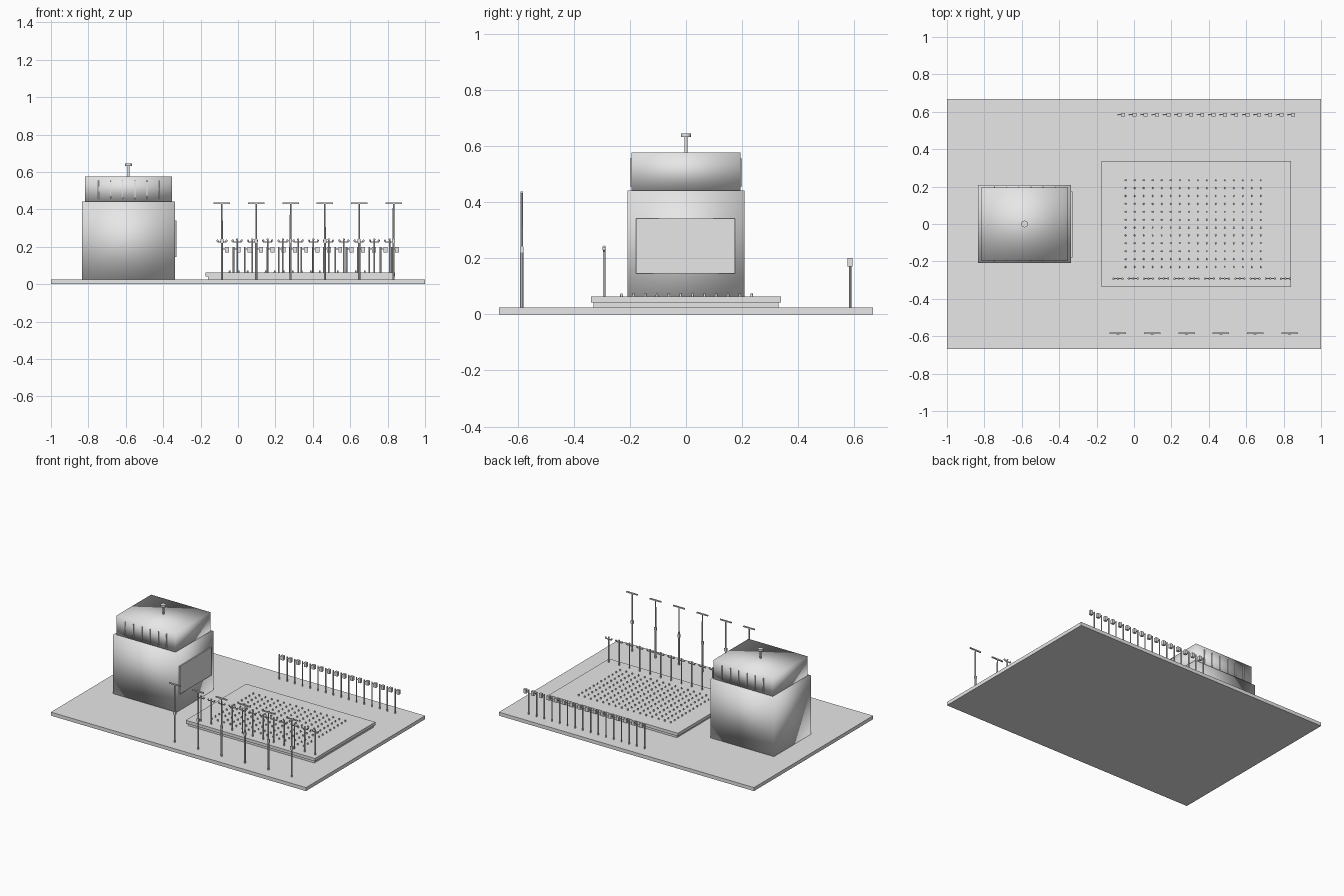
import bpy, bmesh, math
from mathutils import Matrix, Vector

if "Cube" in bpy.data.objects:
    bpy.data.objects.remove(bpy.data.objects["Cube"])

grey = bpy.data.materials.new("light_grey")
grey.diffuse_color = (0.8, 0.8, 0.8, 1)
grey.use_nodes = True
grey.node_tree.nodes["Principled BSDF"].inputs["Base Color"].default_value = grey.diffuse_color


def add_box(bm, x0, x1, y0, y1, z0, z1):
    m = Matrix.Translation(((x0 + x1) / 2, (y0 + y1) / 2, (z0 + z1) / 2))
    bmesh.ops.create_cube(bm, size=1, matrix=m @ Matrix.Diagonal((x1 - x0, y1 - y0, z1 - z0, 1)))


def add_cyl(bm, x, y, z0, z1, r0, r1=None, n=8):
    bmesh.ops.create_cone(bm, cap_ends=True, segments=n, radius1=r0,
                          radius2=r0 if r1 is None else r1, depth=z1 - z0,
                          matrix=Matrix.Translation((x, y, (z0 + z1) / 2)))


def finish(bm, name, smooth=None):
    me = bpy.data.meshes.new(name)
    bm.to_mesh(me)
    bm.free()
    me.materials.append(grey)
    ob = bpy.data.objects.new(name, me)
    bpy.context.collection.objects.link(ob)
    if smooth == "all":
        me.polygons.foreach_set("use_smooth", [True] * len(me.polygons))
    elif smooth == "angle":
        bpy.ops.object.select_all(action='DESELECT')
        ob.select_set(True)
        bpy.context.view_layer.objects.active = ob
        bpy.ops.object.shade_smooth_by_angle(angle=math.radians(50))
    return ob


def box(name, *dims, smooth=None):
    bm = bmesh.new()
    add_box(bm, *dims)
    return finish(bm, name, smooth)


# Ground slab and the two-step platform
box("ground_slab", -1, 1, -0.667, 0.667, 0, 0.025)
box("platform_base", -0.16, 0.83, -0.33, 0.33, 0.025, 0.042)
box("platform_top", -0.173, 0.84, -0.338, 0.338, 0.042, 0.063)

# Building with softly shaded walls, upper storey and wall panel
box("building", -0.835, -0.337, -0.208, 0.208, 0.025, 0.442, smooth="all")
box("upper_storey", -0.818, -0.353, -0.195, 0.195, 0.442, 0.577, smooth="all")
box("wall_panel", -0.337, -0.330, -0.178, 0.175, 0.145, 0.342)

# Thin fins on the front and back of the upper storey
bm = bmesh.new()
for i in range(6):
    x = -0.746 + i * 0.065
    for s in (-1, 1):
        add_box(bm, x - 0.002, x + 0.002, s * 0.197 - 0.003, s * 0.197 + 0.003, 0.455, 0.555)
finish(bm, "storey_fins")

# Roof vent
bm = bmesh.new()
add_cyl(bm, -0.585, 0, 0.577, 0.632, 0.006)
add_cyl(bm, -0.585, 0, 0.632, 0.645, 0.018, n=12)
finish(bm, "roof_vent", "angle")

# Grid of ground jets on the platform
bm = bmesh.new()
for i in range(16):
    for j in range(12):
        add_cyl(bm, -0.045 + i * 0.0482, -0.23 + j * 0.0422, 0.063, 0.074, 0.005, 0.004)
finish(bm, "platform_studs", "angle")

# Tall lamp masts along the front edge
bm = bmesh.new()
for i in range(6):
    x, y = -0.086 + i * 0.1835, -0.585
    add_cyl(bm, x, y, 0.025, 0.225, 0.006)
    add_box(bm, x - 0.008, x + 0.008, y - 0.006, y + 0.006, 0.22, 0.242)
    add_cyl(bm, x, y, 0.24, 0.43, 0.005, 0.004)
    add_box(bm, x - 0.044, x + 0.044, y - 0.004, y + 0.004, 0.43, 0.438)
finish(bm, "tall_masts")

# Short double-armed posts on the platform edge
bm = bmesh.new()
for i in range(12):
    x, y = -0.086 + i * 0.0815, -0.292
    add_cyl(bm, x, y, 0.063, 0.242, 0.0045)
    add_box(bm, x - 0.024, x + 0.024, y - 0.002, y + 0.002, 0.223, 0.229)
    for dx in (-0.024, 0, 0.024):
        bmesh.ops.create_uvsphere(bm, u_segments=8, v_segments=6, radius=0.006,
                                  matrix=Matrix.Translation((x + dx, y, 0.233 if dx else 0.239)))
finish(bm, "short_posts", "angle")

# Posts with a side-mounted box along the back edge
bm = bmesh.new()
for i in range(16):
    x, y = -0.085 + i * 0.0605, 0.585
    add_cyl(bm, x, y, 0.025, 0.2, 0.0045)
    add_box(bm, x, x + 0.02, y - 0.002, y + 0.002, 0.186, 0.191)
    add_box(bm, x + 0.016, x + 0.037, y - 0.009, y + 0.009, 0.17, 0.2)
finish(bm, "box_posts")
